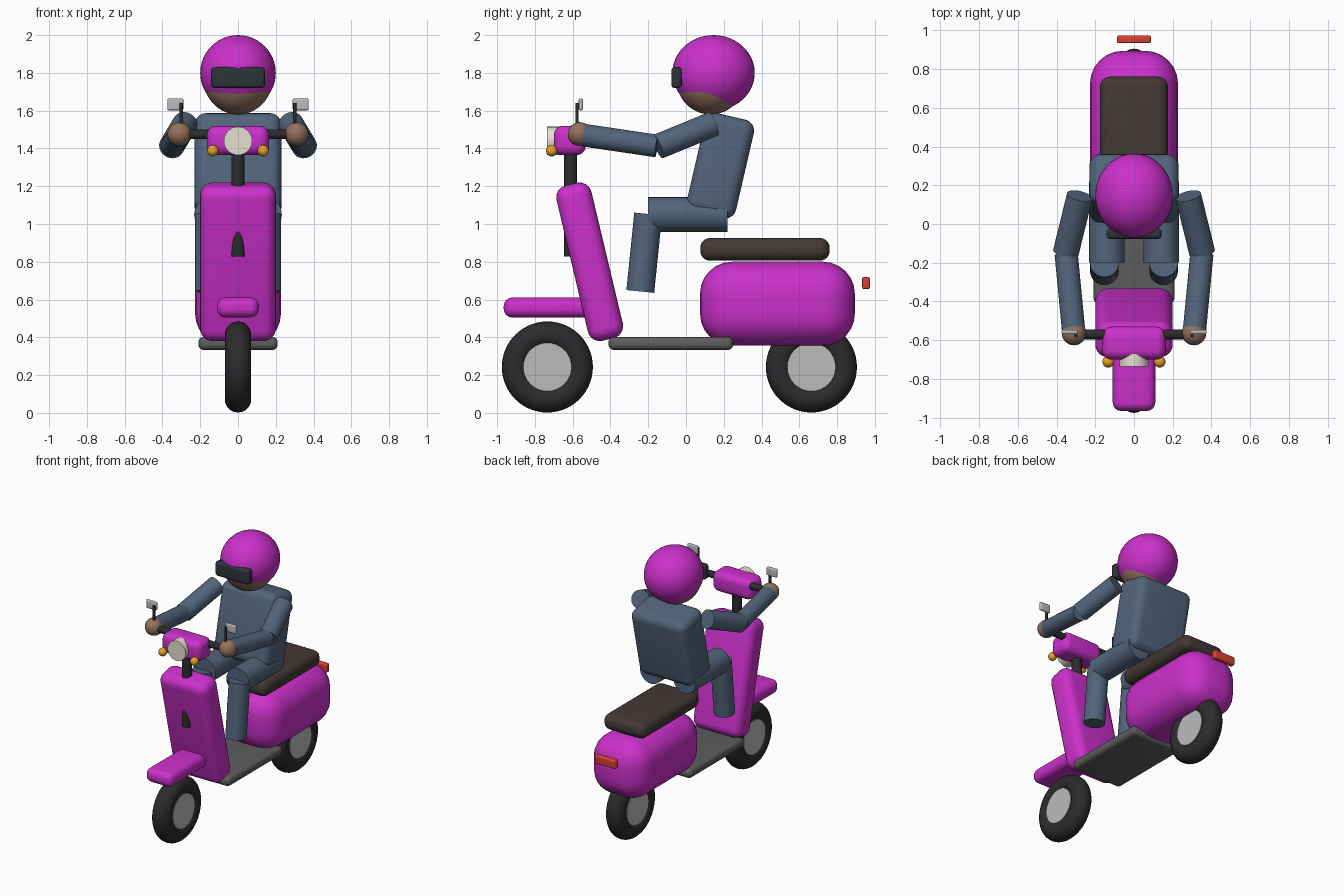
import bpy
import math
from mathutils import Vector

if "Cube" in bpy.data.objects:
    bpy.data.objects.remove(bpy.data.objects["Cube"])


def material(name, r, g, b):
    m = bpy.data.materials.new(name)
    m.diffuse_color = (r, g, b, 1)
    m.use_nodes = True
    m.node_tree.nodes["Principled BSDF"].inputs["Base Color"].default_value = m.diffuse_color
    return m


MAGENTA = material("magenta_paint", 0.60, 0.03, 0.60)
RUBBER = material("rubber", 0.025, 0.025, 0.028)
METAL = material("metal", 0.50, 0.50, 0.50)
BOARD = material("board_grey", 0.11, 0.11, 0.11)
LEATHER = material("seat_brown", 0.055, 0.04, 0.036)
CLOTH = material("blue_cloth", 0.085, 0.13, 0.20)
SKIN = material("skin", 0.29, 0.165, 0.11)
LENS = material("lens_cream", 0.78, 0.75, 0.62)
AMBER = material("amber", 0.80, 0.36, 0.02)
RED = material("red", 0.70, 0.05, 0.035)
DARK = material("visor_dark", 0.025, 0.035, 0.042)


def finish(name, mat):
    o = bpy.context.object
    o.name = name
    o.data.materials.append(mat)
    bpy.ops.object.shade_smooth_by_angle(angle=math.radians(40))
    return o


def box(name, loc, size, radius, mat, tilt=0.0):
    """Rounded box, optionally tilted about x (degrees)."""
    bpy.ops.mesh.primitive_cube_add(size=1, location=loc)
    o = bpy.context.object
    o.scale = size
    bpy.ops.object.transform_apply(location=False, rotation=False, scale=True)
    o.rotation_euler.x = math.radians(tilt)
    b = o.modifiers.new("round", "BEVEL")
    b.width = radius
    b.segments = 6
    b.limit_method = 'NONE'
    bpy.ops.object.modifier_apply(modifier=b.name)
    return finish(name, mat)


def rod(name, a, b, radius, mat):
    """Cylinder between two points."""
    a, b = Vector(a), Vector(b)
    bpy.ops.mesh.primitive_cylinder_add(vertices=32, radius=radius, depth=(b - a).length,
                                        location=(a + b) / 2)
    bpy.context.object.rotation_euler = (b - a).to_track_quat('Z', 'Y').to_euler()
    return finish(name, mat)


def ball(name, loc, size, mat):
    bpy.ops.mesh.primitive_uv_sphere_add(segments=40, ring_count=24, radius=1, location=loc)
    bpy.context.object.scale = size
    return finish(name, mat)


# Wheels: tyre and hub
for end, y in (("front", -0.734), ("rear", 0.664)):
    bpy.ops.mesh.primitive_torus_add(location=(0, y, 0.243), rotation=(0, math.pi / 2, 0),
                                     major_radius=0.171, minor_radius=0.07,
                                     major_segments=56, minor_segments=20)
    finish(end + "_tyre", RUBBER)
    rod(end + "_hub", (-0.06, y, 0.243), (0.06, y, 0.243), 0.128, METAL)

# Bodywork
box("front_fender", (0, -0.73, 0.558), (0.22, 0.47, 0.105), 0.045, MAGENTA)
box("leg_shield", (0, -0.51, 0.80), (0.40, 0.19, 0.845), 0.065, MAGENTA, 13.4)
box("footboard", (0, -0.08, 0.368), (0.42, 0.66, 0.07), 0.03, BOARD)
box("rear_body", (0, 0.484, 0.578), (0.455, 0.82, 0.445), 0.17, MAGENTA)
box("seat", (0, 0.418, 0.866), (0.35, 0.685, 0.12), 0.052, LEATHER)
box("tail_light", (0, 0.953, 0.688), (0.175, 0.04, 0.064), 0.01, RED)

# Steering head
rod("steering_column", (0, -0.611, 0.828), (0, -0.611, 1.43), 0.035, RUBBER)
box("headset", (0, -0.615, 1.442), (0.33, 0.17, 0.155), 0.05, MAGENTA)
rod("headlight", (0, -0.735, 1.44), (0, -0.66, 1.44), 0.075, LENS)
rod("handlebar", (-0.32, -0.57, 1.474), (0.32, -0.57, 1.474), 0.025, RUBBER)

# Rider core
box("torso", (0, 0.183, 1.308), (0.46, 0.265, 0.535), 0.06, CLOTH, -13)
ball("head", (0, 0.13, 1.76), (0.18, 0.18, 0.18), SKIN)
ball("helmet", (0, 0.146, 1.80), (0.20, 0.218, 0.20), MAGENTA)
box("visor", (0, -0.05, 1.775), (0.285, 0.055, 0.112), 0.02, DARK)

# Paired parts
for side, s in (("left", 1), ("right", -1)):
    ball(side + "_indicator", (s * 0.133, -0.711, 1.388), (0.03, 0.03, 0.03), AMBER)
    rod(side + "_mirror_stem", (s * 0.30, -0.577, 1.46), (s * 0.30, -0.577, 1.64), 0.009, RUBBER)
    box(side + "_mirror", (s * 0.332, -0.557, 1.633), (0.085, 0.022, 0.062), 0.008, METAL)
    rod(side + "_thigh", (s * 0.14, 0.22, 1.05), (s * 0.14, -0.20, 1.05), 0.092, CLOTH)
    rod(side + "_shin", (s * 0.153, -0.20, 1.053), (s * 0.153, -0.242, 0.643), 0.074, CLOTH)
    rod(side + "_upper_arm", (s * 0.28, 0.145, 1.53), (s * 0.352, -0.148, 1.41), 0.067, CLOTH)
    rod(side + "_forearm", (s * 0.35, -0.155, 1.413), (s * 0.313, -0.54, 1.47), 0.06, CLOTH)
    ball(side + "_hand", (s * 0.31, -0.563, 1.476), (0.063, 0.063, 0.063), SKIN)
